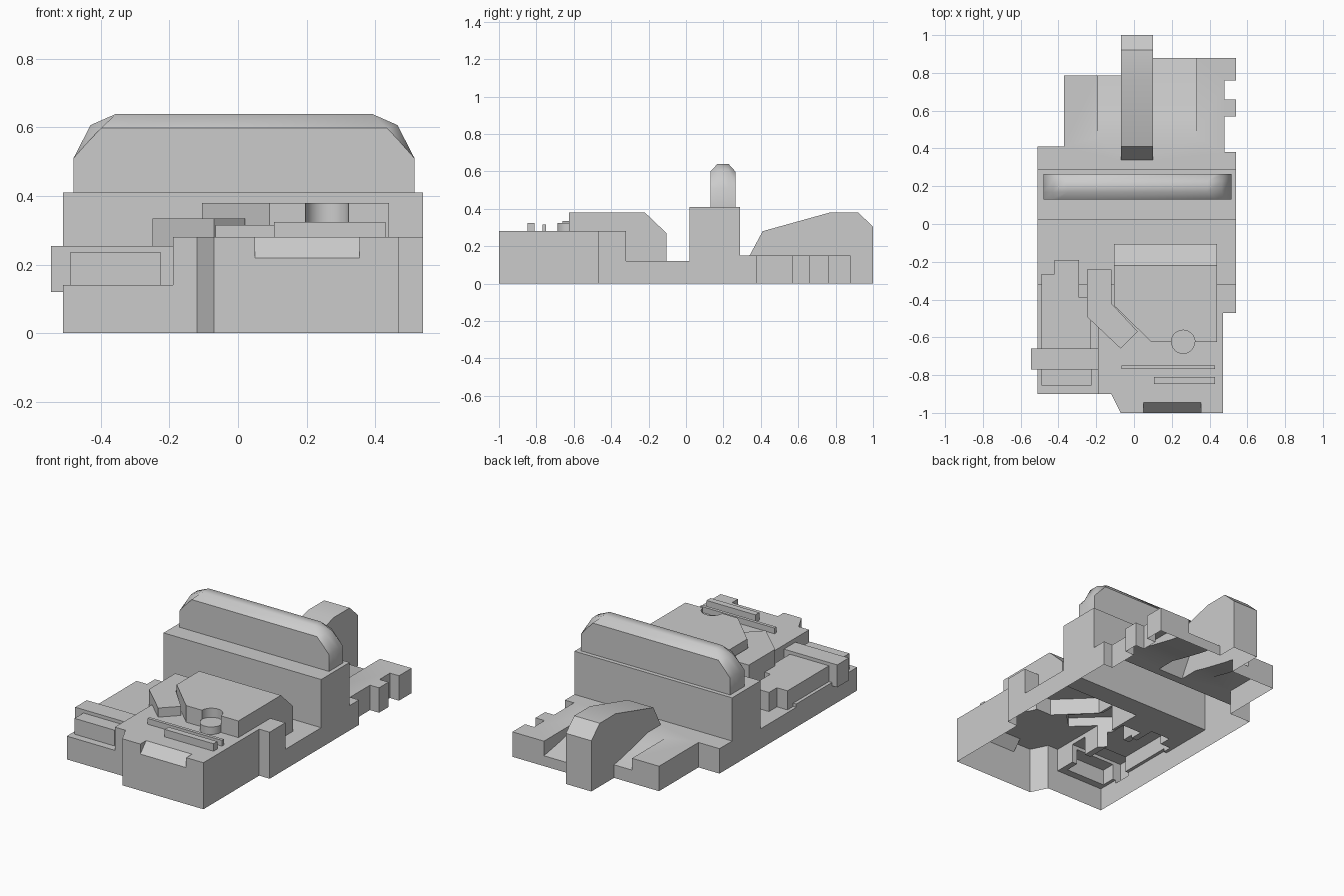
import bpy, bmesh

if "Cube" in bpy.data.objects:
    bpy.data.objects.remove(bpy.data.objects["Cube"])


def loft(name, rings):
    """Closed solid through equally sized rings of 3D points."""
    bm = bmesh.new()
    vs = [[bm.verts.new(p) for p in r] for r in rings]
    n = len(rings[0])
    bm.faces.new(vs[0])
    bm.faces.new(vs[-1][::-1])
    for a, b in zip(vs, vs[1:]):
        for i in range(n):
            j = (i + 1) % n
            bm.faces.new((a[i], a[j], b[j], b[i]))
    bmesh.ops.recalc_face_normals(bm, faces=bm.faces)
    me = bpy.data.meshes.new(name)
    bm.to_mesh(me)
    bm.free()
    ob = bpy.data.objects.new(name, me)
    bpy.context.collection.objects.link(ob)
    return ob


def plan(name, pts, z0, z1):
    """Top-view outline raised between two heights."""
    return loft(name, [[(x, y, z) for x, y in pts] for z in (z0, z1)])


def side(name, pts, x0, x1):
    """Side-view (y, z) outline extruded along x."""
    return loft(name, [[(x, y, z) for y, z in pts] for x in (x0, x1)])


def box(name, x0, x1, y0, y1, z0, z1):
    return plan(name, [(x0, y0), (x1, y0), (x1, y1), (x0, y1)], z0, z1)


def cylinder(name, x, y, r, z0, z1):
    bpy.ops.mesh.primitive_cylinder_add(vertices=24, radius=r, depth=z1 - z0,
                                        location=(x, y, (z0 + z1) / 2))
    bpy.context.object.name = name
    return bpy.context.object


def combine(target, others, op):
    """Apply a boolean with each helper, then drop the helper."""
    for o in others:
        m = target.modifiers.new("bool", 'BOOLEAN')
        m.operation, m.solver, m.object = op, 'EXACT', o
        bpy.context.view_layer.objects.active = target
        bpy.ops.object.modifier_apply(modifier=m.name)
        bpy.data.objects.remove(o)


def open_bottom(ob, z):
    bm = bmesh.new()
    bm.from_mesh(ob.data)
    low = [f for f in bm.faces if all(abs(v.co.z - z) < 1e-4 for v in f.verts)]
    bmesh.ops.delete(bm, geom=low, context='FACES')
    bm.to_mesh(ob.data)
    bm.free()


def smooth(ob, deg):
    bpy.ops.object.select_all(action='DESELECT')
    ob.select_set(True)
    bpy.context.view_layer.objects.active = ob
    bpy.ops.object.shade_smooth_by_angle(angle=deg * 0.0174533)


# front deck with lower left ledge and sloped front slot
base = plan("base_shell", [(-.19, -.9), (-.12, -.9), (-.07, -1), (.47, -1), (.47, -.47),
                           (.54, -.47), (.54, -.32), (-.19, -.32)], 0, .28)
slot = side("slot_cutter", [(-1.05, .165), (-.945, .28), (-.945, .35), (-1.05, .35)], .05, .355)
combine(base, [slot], 'DIFFERENCE')

# rear platform with toothed right edge and sunken ramp
rear = plan("rear_platform", [(-.51, .2), (.54, .2), (.54, .38), (.48, .38), (.48, .57), (.54, .57),
                              (.54, .66), (.48, .66), (.48, .76), (.54, .76), (.54, .88), (0, .88),
                              (0, .785), (-.37, .785), (-.37, .41), (-.51, .41)], 0, .15)
ramp = side("ramp_cutter", [(.46, .15), (.56, .125), (.72, .09), (.95, .05), (.95, .3), (.46, .3)],
            -.19, .33)
combine(rear, [ramp], 'DIFFERENCE')

# raised cover with cut corner and round notch
cover = side("cover", [(-.105, .05), (-.105, .27), (-.22, .38), (-.625, .38), (-.625, .05)],
             -.105, .44)
corner = plan("corner_cutter", [(-.205, -.335), (-.205, -.75), (.22, -.75)], 0, .6)
notch = cylinder("notch_cutter", .26, -.625, .063, .32, .5)
combine(cover, [corner, notch], 'DIFFERENCE')

parts = [
    box("left_ledge", -.51, -.1, -.9, -.32, 0, .14),
    box("low_floor", -.51, .54, -.36, .1, 0, .12),
    box("cross_block", -.51, .54, .02, .29, 0, .41),
    rear,
    # rear upright fin
    side("fin", [(.34, 0), (.34, .15), (.41, .28), (.77, .38), (.92, .38), (1, .305), (1, 0)],
         -.07, .10),
    cover,
    # bent lever on the deck
    plan("lever", [(-.25, -.24), (-.12, -.24), (-.12, -.42), (.02, -.57), (-.07, -.66),
                   (-.25, -.49)], .06, .335),
    # left side housing, band and end piece
    plan("housing", [(-.49, -.7), (-.49, -.265), (-.42, -.265), (-.42, -.19), (-.29, -.19),
                     (-.29, -.39), (-.23, -.39), (-.23, -.7)], .06, .235),
    box("band", -.545, -.18, -.77, -.66, .12, .255),
    box("end_piece", -.49, -.225, -.855, -.72, .06, .235),
    cylinder("peg", .26, -.625, .063, .2, .325),
]
combine(base, parts, 'UNION')
open_bottom(base, 0)
smooth(base, 25)

# thin bars across the deck
for name, x0, y0, y1, top in (("rear_bar", -.065, -.767, -.748, .315),
                              ("front_bar", .105, -.847, -.81, .325)):
    open_bottom(box(name, x0, .43, y0, y1, .28, top), .28)

# long rounded ridge on the cross block
outer = [(-.48, .41), (-.48, .51), (-.44, .555), (-.40, .598), (.435, .598), (.475, .555),
         (.515, .51), (.515, .41)]
inner = [(-.48, .41), (-.48, .51), (-.43, .607), (-.355, .64), (.39, .64), (.465, .607),
         (.515, .51), (.515, .41)]
ridge = loft("ridge", [[(x, y, z) for x, z in p] for y, p in
                       ((.13, outer), (.168, inner), (.227, inner), (.265, outer))])
open_bottom(ridge, .41)
smooth(ridge, 42)
